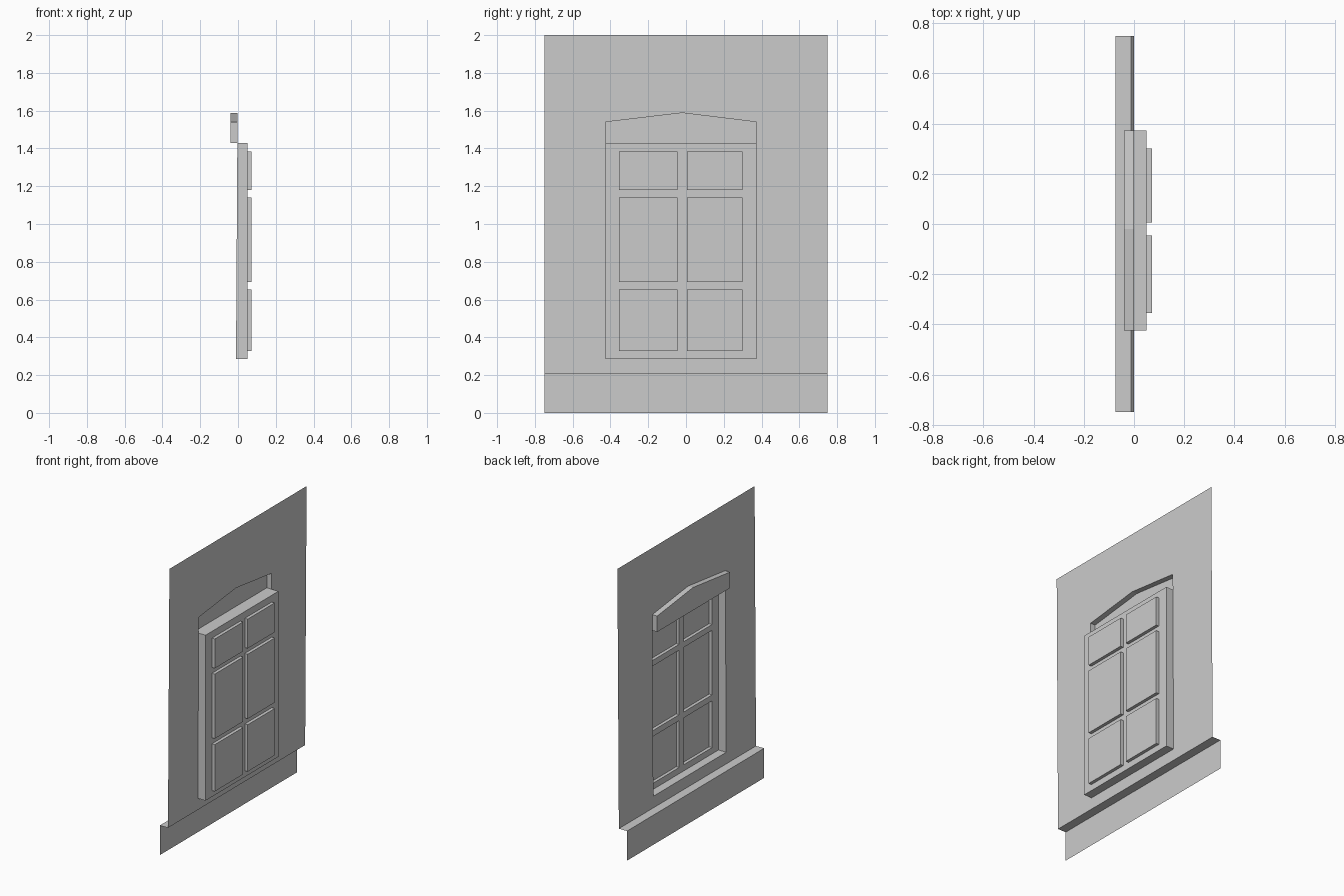
import bpy

if "Cube" in bpy.data.objects:
    bpy.data.objects.remove(bpy.data.objects["Cube"])

# Key sizes: window opening sides, sill and head heights, wall edge
YL, YR, ZB, ZT, W = -0.425, 0.372, 0.285, 1.43, 0.75
FRAME_X, PANE_X, HEADER_X, BASE_X = 0.049, 0.071, -0.04, -0.073
BASE_Z = 0.205


def wall_x(z):
    """The wall leans back very slightly towards the top."""
    return -0.011 * (2 - z) / (2 - BASE_Z)


def make(name, faces):
    verts, index, polys = [], {}, []
    for f in faces:
        poly = []
        for p in f:
            key = tuple(round(c, 5) for c in p)
            if key not in index:
                index[key] = len(verts)
                verts.append(key)
            poly.append(index[key])
        polys.append(poly)
    mesh = bpy.data.meshes.new(name)
    mesh.from_pydata(verts, [], polys)
    mesh.update()
    ob = bpy.data.objects.new(name, mesh)
    bpy.context.collection.objects.link(ob)
    return ob


def rect(y0, y1, z0, z1):
    # wound so the face looks towards -x
    return [(y0, z0), (y0, z1), (y1, z1), (y1, z0)]


def at(outline, x):
    return [(x(z) if callable(x) else x, y, z) for y, z in outline]


def sides(outline, xa, xb):
    a, b = at(outline, xa), at(outline, xb)
    n = len(a)
    return [[a[i], a[(i + 1) % n], b[(i + 1) % n], b[i]] for i in range(n)]


# Wall sheet around the opening and the header
header = [(YL, ZT), (YL, 1.54), (-0.02, 1.588), (YR, 1.54), (YR, ZT)]
wall = [rect(-W, YL, BASE_Z, 2), rect(YR, W, BASE_Z, 2), rect(YL, YR, BASE_Z, ZB),
        [header[1], (YL, 2), (YR, 2), header[3], header[2]]]
make("wall", [at(o, wall_x) for o in wall])

# Raised gabled header, hollow behind
make("window_header", sides(header, wall_x, HEADER_X) + [at(header, HEADER_X)])

# Recessed sides of the opening
make("window_reveal", sides(rect(YL, YR, ZB, ZT), wall_x, FRAME_X))

# Flat frame with bars between the panes
ys = [YL, -0.355, -0.045, 0.005, 0.3, YR]
zs = [ZB, 0.328, 0.652, 0.693, 1.14, 1.18, 1.383, ZT]
frame, panes = [], []
for i in range(len(ys) - 1):
    for j in range(len(zs) - 1):
        cell = rect(ys[i], ys[i + 1], zs[j], zs[j + 1])
        (panes if i % 2 and j % 2 else frame).append(cell)
make("window_frame", [at(c, FRAME_X) for c in frame])

# Six panes set back behind the frame
for k, c in enumerate(panes):
    make(f"window_pane_{k + 1}", sides(c, FRAME_X, PANE_X) + [at(c, PANE_X)])

# Base band with its ledge
xw = wall_x(BASE_Z)
ledge = [(BASE_X, -W, BASE_Z), (BASE_X, W, BASE_Z), (xw, W, BASE_Z), (xw, -W, BASE_Z)]
ledge.reverse()
make("base_band", [at(rect(-W, W, 0, BASE_Z), BASE_X), ledge])
